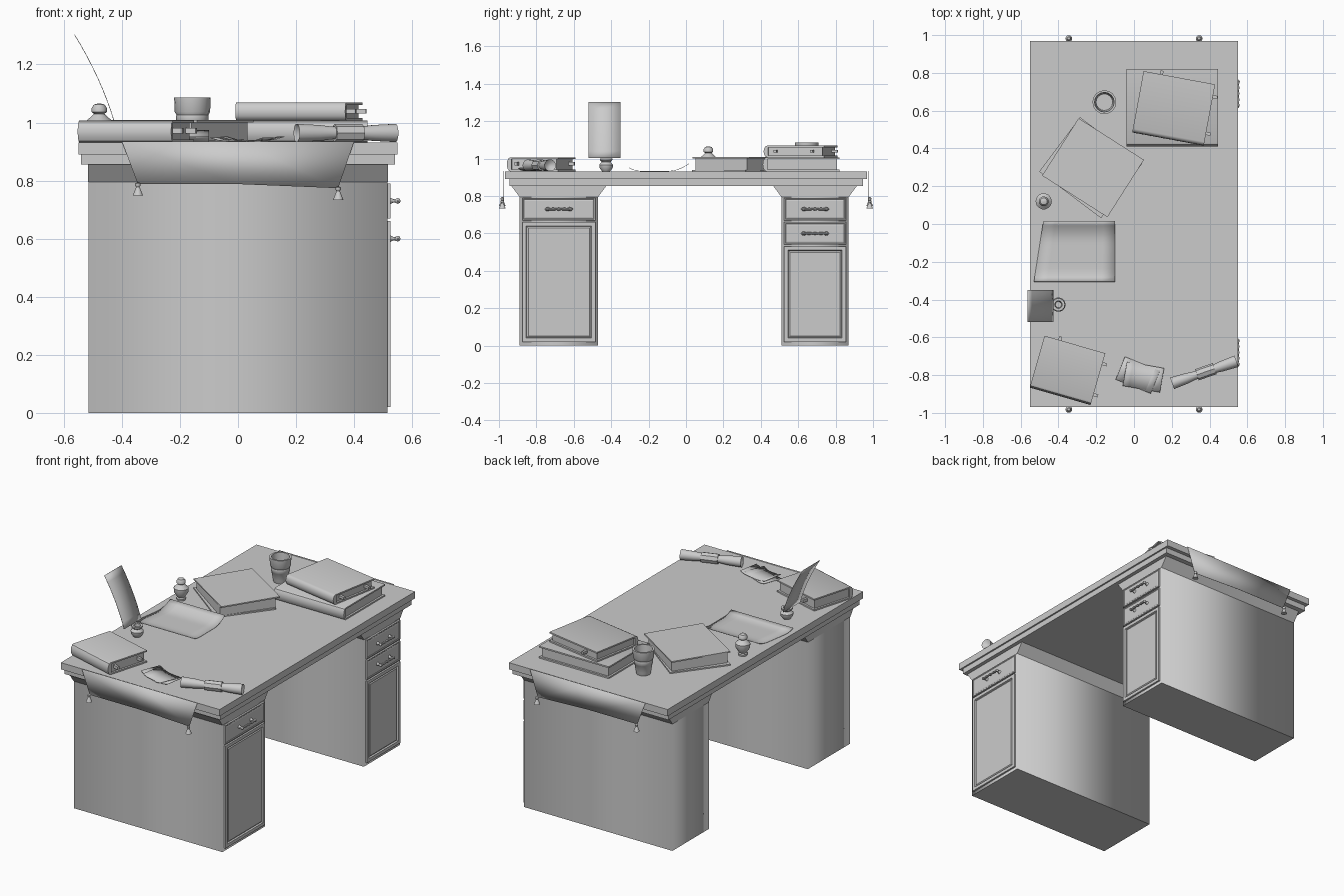
import bpy, bmesh
from math import sin, cos, pi, radians
from mathutils import Matrix

cube = bpy.data.objects.get("Cube")
if cube:
    bpy.data.objects.remove(cube, do_unlink=True)

mat = bpy.data.materials.new("plain_grey")
mat.use_nodes = True
GREY = (0.6, 0.6, 0.6, 1)
mat.diffuse_color = GREY
mat.node_tree.nodes["Principled BSDF"].inputs["Base Color"].default_value = GREY

TOP = 0.932


def make(name, verts, faces, loc=(0, 0, 0), turn=0, smooth=None):
    me = bpy.data.meshes.new(name)
    me.from_pydata(verts, [], faces)
    bm = bmesh.new()
    bm.from_mesh(me)
    bmesh.ops.recalc_face_normals(bm, faces=bm.faces)
    bm.to_mesh(me)
    bm.free()
    me.materials.append(mat)
    if smooth:
        me.shade_smooth()
        me.set_sharp_from_angle(angle=radians(smooth))
    ob = bpy.data.objects.new(name, me)
    ob.location = loc
    ob.rotation_euler.z = radians(turn)
    bpy.context.collection.objects.link(ob)
    return ob


def prism(name, section, x0, x1, **kw):
    """Extrude a (y, z) outline along x."""
    n = len(section)
    verts = [(x, y, z) for x in (x0, x1) for y, z in section]
    faces = [(i, (i + 1) % n, n + (i + 1) % n, n + i) for i in range(n)]
    faces += [tuple(range(n)), tuple(range(n, 2 * n))]
    return make(name, verts, faces, **kw)


def box(name, x, y, z, **kw):
    return prism(name, [(y[0], z[0]), (y[1], z[0]), (y[1], z[1]), (y[0], z[1])], *x, **kw)


def lathe(name, profile, loc, sides=16, axis="z", **kw):
    """Revolve (radius, height) points, closing both ends."""
    verts, faces = [], []
    for r, h in profile:
        for k in range(sides):
            a = 2 * pi * k / sides
            p = (r * cos(a), r * sin(a), h)
            verts.append({"z": p, "x": (h, p[0], p[1]), "y": (p[0], h, p[1])}[axis])
    for i in range(len(profile) - 1):
        for k in range(sides):
            j = (k + 1) % sides
            a, b = i * sides, (i + 1) * sides
            faces.append((a + k, a + j, b + j, b + k))
    faces += [tuple(range(sides)), tuple(range(len(verts) - sides, len(verts)))]
    return make(name, verts, faces, loc, smooth=40, **kw)


def sheet(name, func, nu, nv, **kw):
    """Thin sheet from func(u, v) with u, v from 0 to 1."""
    verts = [func(i / nu, j / nv) for j in range(nv + 1) for i in range(nu + 1)]
    w = nu + 1
    faces = [(j * w + i, j * w + i + 1, (j + 1) * w + i + 1, (j + 1) * w + i)
             for j in range(nv) for i in range(nu)]
    ob = make(name, verts, faces, smooth=40, **kw)
    ob.modifiers.new("thickness", "SOLIDIFY").thickness = 0.002
    return ob


# Desk top: two stepped slabs
box("desk_top", (-0.55, 0.55), (-0.968, 0.968), (0.89, TOP))
box("top_moulding", (-0.54, 0.54), (-0.945, 0.945), (0.855, 0.89))


def front_panel(name, y, z, border, recess):
    """Raised front with a framed, recessed middle."""
    ob = box(name, (0.51, 0.526), y, z)
    bm = bmesh.new()
    bm.from_mesh(ob.data)
    bm.faces.ensure_lookup_table()
    face = max(bm.faces, key=lambda f: f.calc_center_median().x)
    for width, depth in ((border, 0), (0.005, -recess), (0.012, recess * 0.7)):
        bmesh.ops.inset_region(bm, faces=[face], thickness=width, depth=depth)
    bm.to_mesh(ob.data)
    bm.free()


def handle(name, y, z):
    bar = [(0.002, -0.075), (0.01, -0.066), (0.006, -0.05), (0.008, -0.03), (0.005, -0.012),
           (0.009, 0)]
    bar += [(r, -h) for r, h in reversed(bar[:-1])]
    lathe(name + "_bar", bar, (0.55, y, z), 8, "y")
    for s in (-1, 1):
        lathe(name + "_post", [(0.012, 0.524), (0.006, 0.534), (0.005, 0.55)],
              (0, y + s * 0.058, z), 8, "x")


def pedestal(name, y0, y1, drawers):
    ob = box(name + "_pedestal", (-0.515, 0.515), (y0, y1), (0, 0.8))
    me = ob.data
    me.shade_smooth()
    for e in me.edges:
        a, b = (me.vertices[i].co for i in e.vertices)
        e.use_edge_sharp = abs(a.z - b.z) < 0.01
    prism(name + "_flared_moulding", [(y0, 0.795), (y1, 0.795), (y1 + 0.045, 0.856),
                                      (y0 - 0.045, 0.856)], -0.516, 0.516)
    ys = (y0 + 0.015, y1 - 0.015)
    z = 0.79
    for i in range(drawers):
        front_panel(f"{name}_drawer_{i}", ys, (z - 0.12, z), 0.008, 0.003)
        handle(f"{name}_handle_{i}", (y0 + y1) / 2, z - 0.06)
        z -= 0.13
    front_panel(name + "_door", ys, (0.02, z), 0.028, 0.009)


pedestal("front", -0.89, -0.47, 1)
pedestal("back", 0.51, 0.87, 2)

# Runner ends hanging over the short sides, with tassels
for side, s in (("front", -1), ("back", 1)):
    y = s * 0.975
    sheet(side + "_runner", lambda u, v: ((2 * u - 1) * (0.4 - 0.055 * v), y,
          0.935 - v * (0.147 + 0.014 * max(0, 2 * u - 1))), 2, 1)
    for x, z in ((-0.345, 0.79), (0.345, 0.776)):
        lathe(side + "_tassel", [(0.003, 0.004), (0.009, 0), (0.009, -0.008), (0.006, -0.012),
              (0.018, -0.042), (0.004, -0.042)], (x, s * 0.982, z), 10)


def book(name, x, y, z, w, d, h, turn, clasps=True):
    """Bound book whose rounded spine faces its own -y side."""
    t, hw, hd = 0.009, w / 2, d / 2
    arc = [(-hd + 0.02 - 0.02 * sin(pi * i / 6), h / 2 - h / 2 * cos(pi * i / 6))
           for i in range(7)]
    inner = [(hd, h - t), (-hd + 0.025, h - t), (-hd + 0.025, t), (hd, t), (hd, 0)]
    place = dict(loc=(x, y, z), turn=turn)
    prism(name + "_cover", arc + [(hd, h)] + inner, -hw, hw, smooth=35, **place)
    box(name + "_pages", (-hw + 0.012, hw - 0.012), (-hd + 0.024, hd - 0.012),
        (t, h - t), **place)
    if clasps:
        for k in (-0.3, 0.3):
            box(name + "_side_clasp", (hw - 0.015, hw + 0.025), (k * d - 0.008, k * d + 0.008),
                (h * 0.4, h * 0.65), **place)
        box(name + "_back_clasp", (-hw * 0.5 - 0.008, -hw * 0.5 + 0.008), (hd - 0.015, hd + 0.02),
            (h * 0.4, h * 0.65), **place)


book("front_book", -0.352, -0.775, TOP, 0.335, 0.285, 0.075, -16)
book("lower_book", 0.203, 0.615, TOP, 0.485, 0.41, 0.075, 0, False)
book("upper_book", 0.21, 0.612, TOP + 0.075, 0.385, 0.33, 0.062, -10.5)

# Skewed folio: two loose boards around a block of pages
for name, x, turn, z, h in (("folio_lower_board", -0.23, -37, TOP, 0.008),
                            ("folio_pages", -0.222, -35, TOP + 0.008, 0.06),
                            ("folio_upper_board", -0.217, -32.5, TOP + 0.068, 0.008)):
    trim = 0.012 if "pages" in name else 0
    box(name, (-0.205 + trim, 0.205 - trim), (-0.18 + trim, 0.18 - trim), (0, h),
        loc=(x, 0.298, z), turn=turn)

# Cup with a thick rim and banded wall
lathe("cup", [(0.04, 0), (0.045, 0.02), (0.052, 0.065), (0.056, 0.07), (0.056, 0.09),
              (0.055, 0.094), (0.061, 0.105), (0.063, 0.155), (0.052, 0.155),
              (0.044, 0.04), (0.002, 0.04)], (-0.157, 0.645, TOP), 16)

# Ink bottle
lathe("ink_bottle", [(0.025, 0), (0.027, 0.012), (0.022, 0.018), (0.042, 0.05), (0.043, 0.075),
                     (0.024, 0.092), (0.018, 0.098), (0.026, 0.104), (0.026, 0.118),
                     (0.018, 0.13), (0.003, 0.134)], (-0.478, 0.12, TOP), 14)

# Quill pot and bent quill
lathe("quill_pot", [(0.022, 0), (0.036, 0.018), (0.038, 0.035), (0.024, 0.05), (0.034, 0.06),
                    (0.034, 0.068), (0.02, 0.068), (0.016, 0.03)], (-0.4, -0.427, TOP), 14)
sheet("quill", lambda u, v: (-0.425 - 0.09 * v - 0.047 * v * v, -0.52 + 0.17 * u,
                             1.003 + 0.3 * v), 2, 8)

# Curling parchment
sheet("parchment", lambda u, v: (-0.53 + 0.43 * u + 0.05 * v * (1 - u), -0.305 + 0.32 * v,
      TOP + 0.002 + 0.04 * max(0, (v - 0.65) / 0.35) ** 2
      + 0.018 * max(0, (0.2 - v) / 0.2) ** 2), 6, 14)

# Loose notes
for i, (x, y, turn) in enumerate(((0.02, -0.8, -22), (0.05, -0.81, -10))):
    sheet(f"note_{i}", lambda u, v: (0.2 * u - 0.1, 0.13 * v - 0.065,
          0.003 + 0.012 * (2 * u - 1) ** 4), 6, 2, loc=(x, y, TOP + 0.003 * i), turn=turn)

# Rolled scroll with flared ends and a tie band
lathe("scroll", [(0.012, -0.165), (0.032, -0.18), (0.028, -0.1), (0.022, -0.05), (0.022, 0.05),
                 (0.028, 0.1), (0.032, 0.18), (0.012, 0.165)],
      (0.372, -0.785, TOP + 0.032), 14, "x", turn=19)
lathe("scroll_band", [(0.02, -0.05), (0.031, -0.05), (0.031, 0.05), (0.02, 0.05)],
      (0.38, -0.782, TOP + 0.032), 8, "x", turn=19)
